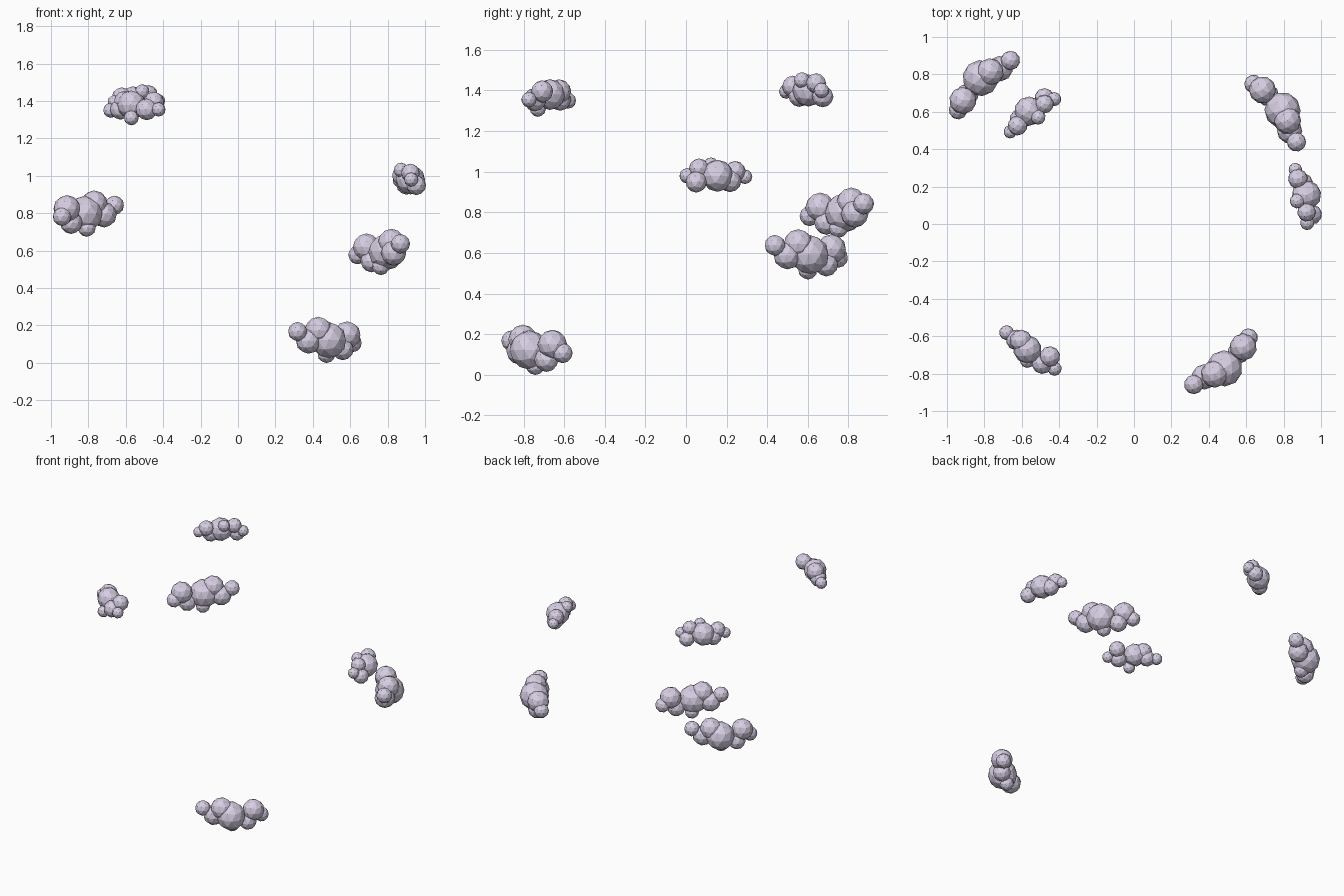
import bpy, bmesh, math
from mathutils import Matrix, Vector

mat = bpy.data.materials.new("pale_lilac")
mat.diffuse_color = (0.68, 0.62, 0.77, 1)

# Puffs: (along, outward, up, radius) relative to the main puff
LARGE = [(0, 0, 0, .097), (-.182, -.033, .045, .052), (-.112, -.03, -.005, .068),
         (-.06, -.008, .052, .073), (.15, -.028, .027, .073), (.112, -.02, -.048, .06),
         (.203, -.05, -.015, .05), (.01, -.03, -.075, .048)]
SMALL = [(0, 0, 0, .079), (-.148, -.022, 0, .038), (-.108, .012, -.03, .053),
         (-.09, -.015, .035, .05), (-.023, -.054, .05, .04), (.065, -.01, -.025, .056),
         (.093, -.03, .02, .053), (.144, -.035, -.005, .036)]
FLIPPED = [(0, 0, 0, .076), (-.142, .003, -.03, .04), (-.055, -.013, .015, .06),
           (-.078, 0, -.025, .055), (.117, -.048, .015, .055), (.109, .005, -.025, .058),
           (.178, -.014, -.025, .038), (.038, .046, -.07, .04)]


# One cloud: low-poly balls joined into one object, turned to face outward
def cloud(name, puffs, pos, along_deg):
    bm = bmesh.new()
    turn = Matrix.Translation(Vector(pos)) @ Matrix.Rotation(math.radians(along_deg), 4, 'Z')
    for along, outward, up, r in puffs:
        m = turn @ Matrix.Translation((along, -outward, up))
        bmesh.ops.create_icosphere(bm, subdivisions=2, radius=r, matrix=m)
    me = bpy.data.meshes.new(name)
    bm.to_mesh(me)
    bm.free()
    me.materials.append(mat)
    ob = bpy.data.objects.new(name, me)
    bpy.context.collection.objects.link(ob)


# Large low clouds
cloud("large_cloud_front", LARGE, (.483, -.772, .122), 38)
cloud("large_cloud_right", LARGE, (.794, .608, .592), 124)
cloud("large_cloud_left", LARGE, (-.82, .78, .797), 221)

# Small high clouds
cloud("small_cloud_right", SMALL, (.922, .155, .98), 100)
cloud("small_cloud_back", SMALL, (-.562, .603, 1.40), 214)
cloud("small_cloud_front", FLIPPED, (-.57, -.67, 1.38), -40)
